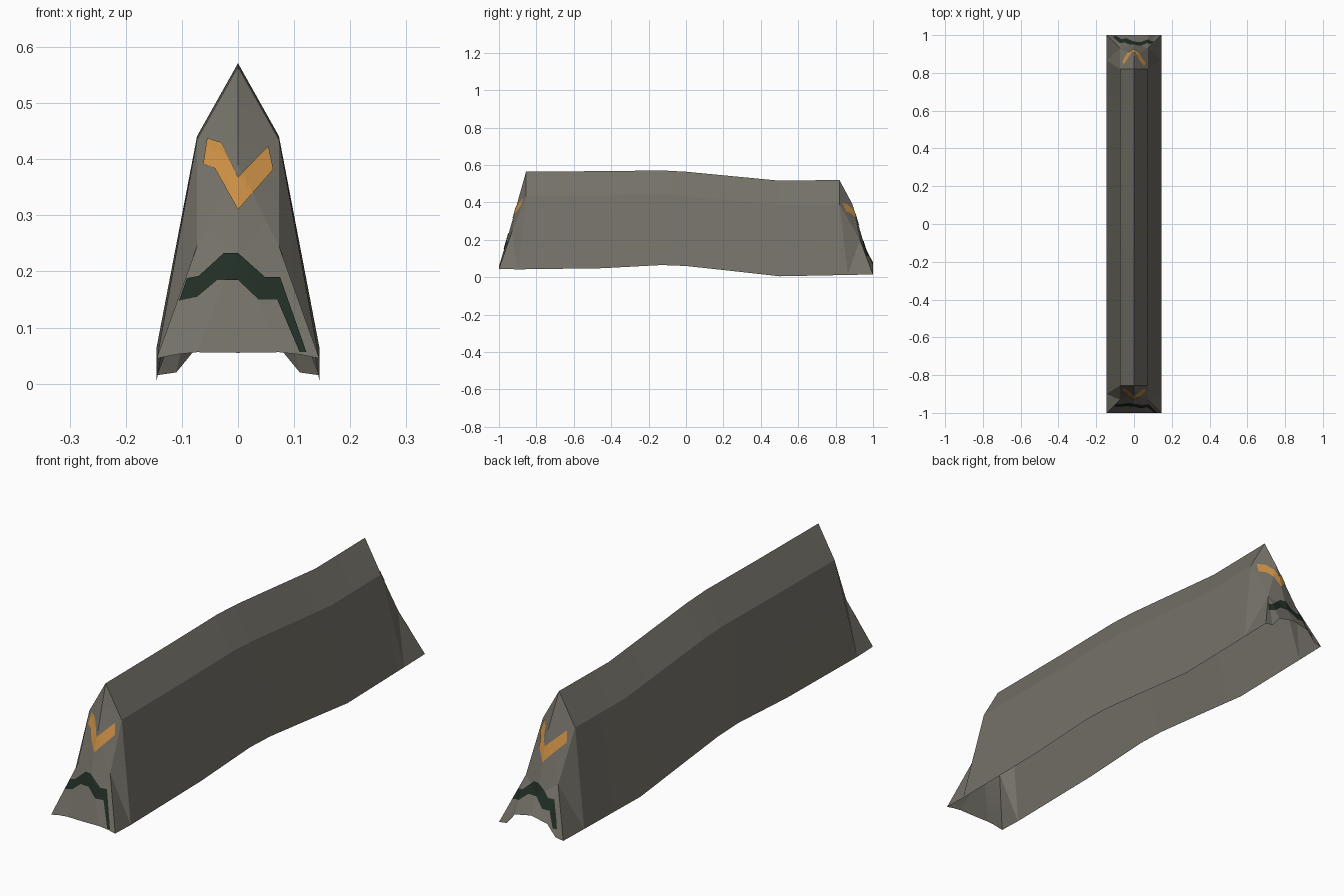
import bpy
import bmesh
from mathutils import Vector
from mathutils.bvhtree import BVHTree

cube = bpy.data.objects.get("Cube")
if cube:
    bpy.data.objects.remove(cube)


def material(name, rgb):
    m = bpy.data.materials.new(name)
    m.use_nodes = True
    m.diffuse_color = (*rgb, 1)
    m.node_tree.nodes["Principled BSDF"].inputs["Base Color"].default_value = (*rgb, 1)
    return m


GREY = material("warm_grey", (0.175, 0.165, 0.138))
ORANGE = material("orange", (0.61, 0.28, 0.06))
GREEN = material("dark_green", (0.015, 0.027, 0.018))


def add_object(name, bm, mat):
    mesh = bpy.data.meshes.new(name)
    bm.to_mesh(mesh)
    obj = bpy.data.objects.new(name, mesh)
    mesh.materials.append(mat)
    bpy.context.collection.objects.link(obj)
    return obj


def face(bm, *points):
    bm.faces.new([bm.verts.new(p) for p in points])


HALF, SHOULDER = 0.145, 0.073

# Open-bottomed shell: stations along the length (y, bottom z, ridge z)
stations = [(-0.855, 0.042, 0.565), (-0.45, 0.048, 0.567), (-0.13, 0.065, 0.571),
            (0, 0.06, 0.564), (0.25, 0.033, 0.54), (0.5, 0.005, 0.516), (0.82, 0.012, 0.52)]


def section(station, side):
    y, low, high = station
    foot_y = y + (0.045 if y > 0.8 else -0.045 if y < -0.8 else 0)
    return [Vector((0, y, high)), Vector((side * SHOULDER, y, high - 0.13)),
            Vector((side * HALF, foot_y, low))]


shell = bmesh.new()
for side in (-1, 1):
    for near, far in zip(stations, stations[1:]):
        a, b = section(near, side), section(far, side)
        for i in range(2):
            face(shell, a[i], b[i], b[i + 1], a[i + 1])


# Flared end skirts, hung from the end stations
def skirt(station, end, upper, lower, fold, hem):
    for side in (-1, 1):
        apex, shoulder, foot = section(station, side)
        c1, c2 = Vector((0, *upper)), Vector((0, *lower))
        m = Vector((side * SHOULDER, *fold))
        b0, b, d, c = [Vector((side * x, end, z))
                       for x, z in zip((0, SHOULDER, 0.11, HALF), hem)]
        face(shell, apex, shoulder, c1)
        face(shell, c1, shoulder, m, c2)
        face(shell, c2, m, b, b0)
        face(shell, m, d, b)
        face(shell, m, c, d)
        face(shell, m, foot, c)
        face(shell, shoulder, foot, m)


skirt(stations[0], -1, (-0.904, 0.39), (-0.945, 0.245), (-0.93, 0.245),
      (0.055, 0.056, 0.052, 0.045))
skirt(stations[-1], 1, (0.89, 0.39), (0.96, 0.15), (0.93, 0.2),
      (0.08, 0.065, 0.02, 0.015))
bmesh.ops.remove_doubles(shell, verts=shell.verts, dist=0.0005)
bmesh.ops.recalc_face_normals(shell, faces=shell.faces)
bmesh.ops.triangulate(shell, faces=shell.faces)
surface = BVHTree.FromBMesh(shell)
body = add_object("body_shell", shell, GREY)

# Painted bands: pairs of (lower x, lower z, upper x, upper z)
chevron = [(-0.062, 0.392, -0.055, 0.438), (-0.042, 0.385, -0.03, 0.43),
           (0, 0.31, 0, 0.368), (0.063, 0.382, 0.054, 0.424)]
stripe = [(-0.105, 0.148, -0.091, 0.188), (-0.073, 0.155, -0.07, 0.192),
          (-0.037, 0.185, -0.025, 0.233), (0, 0.185, 0, 0.233),
          (0.037, 0.15, 0.048, 0.19), (0.07, 0.15, 0.075, 0.19),
          (0.11, 0.056, 0.122, 0.056)]


def painted_band(name, pairs, front, mat):
    sign = -1 if front else 1
    drop = 0 if front else 0.04

    def on_skin(p):
        x, z = -sign * p.x, max(p.y - drop, 0.05)
        hit = surface.ray_cast(Vector((x, sign * 2, z)), Vector((0, -sign, 0)))[0]
        y = hit.y if hit else sign * 0.96
        return Vector((x, y + sign * 0.003, z))

    bm = bmesh.new()
    steps, rows = 8, 6
    for p, q in zip(pairs, pairs[1:]):
        p0, p1, q0, q1 = Vector(p[:2]), Vector(p[2:]), Vector(q[:2]), Vector(q[2:])
        for i in range(steps):
            for j in range(rows):
                def at(u, v):
                    u, v = u / steps, v / rows
                    return on_skin(p0.lerp(q0, u).lerp(p1.lerp(q1, u), v))
                loop = [at(i, j), at(i + 1, j), at(i + 1, j + 1), at(i, j + 1)]
                face(bm, *(loop if front else reversed(loop)))
    bmesh.ops.remove_doubles(bm, verts=bm.verts, dist=0.0001)
    bmesh.ops.recalc_face_normals(bm, faces=bm.faces)
    if sum(f.normal.y for f in bm.faces) * sign < 0:
        bmesh.ops.reverse_faces(bm, faces=bm.faces)
    add_object(name, bm, mat)


for label, front in (("front", True), ("back", False)):
    painted_band(label + "_chevron", chevron, front, ORANGE)
    painted_band(label + "_stripe", stripe, front, GREEN)

# Smooth the long walls, keep the creases
bpy.ops.object.select_all(action='DESELECT')
body.select_set(True)
bpy.context.view_layer.objects.active = body
bpy.ops.object.shade_smooth_by_angle(angle=0.2)
